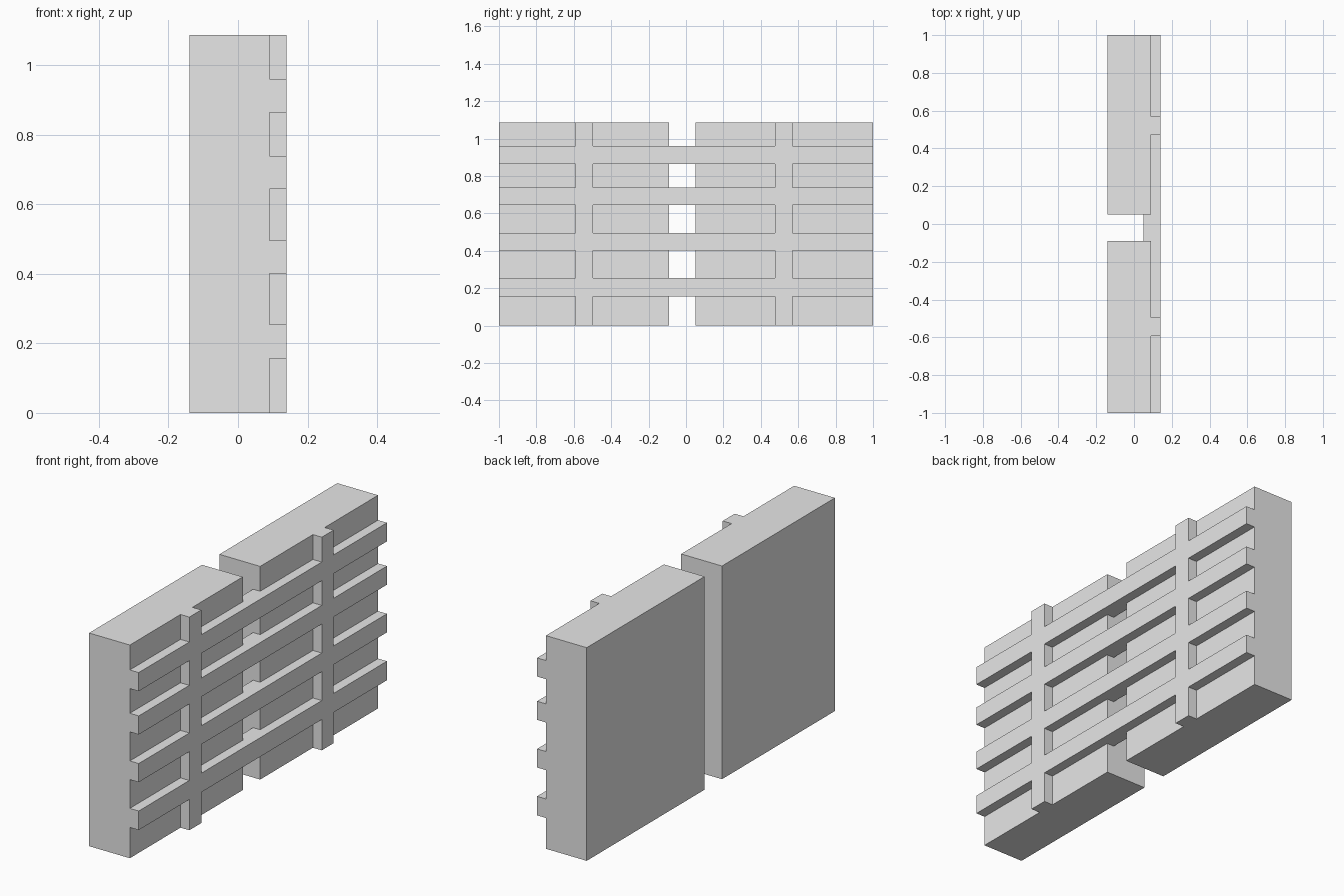
import bpy
import bmesh

cube = bpy.data.objects.get("Cube")
if cube:
    bpy.data.objects.remove(cube)

HEIGHT = 1.087
BACK, FACE, OUTER = -0.14, 0.09, 0.14   # x planes: slab back, slab face, lattice face
LATTICE_BACK = 0.05
SLABS = {"front_slab": (-1.0, -0.09), "rear_slab": (0.05, 1.0)}
POSTS = [(-0.592, -0.496), (0.475, 0.57)]                                # y spans
RAILS = [(0.157, 0.254), (0.401, 0.496), (0.644, 0.739), (0.865, 0.96)]  # z spans

# One plain grey for the whole model
grey = bpy.data.materials.new("plain_grey")
grey.use_nodes = True
colour = (0.8, 0.8, 0.8, 1)
grey.diffuse_color = colour
grey.node_tree.nodes["Principled BSDF"].inputs["Base Color"].default_value = colour


def inside(value, spans):
    return any(low < value < high for low, high in spans)


def extruded_grid(name, ys, zs, x0, x1, filled):
    """Fill chosen cells of a y/z grid and extrude them from x0 to x1."""
    bm = bmesh.new()
    grid = [[bm.verts.new((x0, y, z)) for z in zs] for y in ys]
    for i in range(len(ys) - 1):
        for j in range(len(zs) - 1):
            if filled((ys[i] + ys[i + 1]) / 2, (zs[j] + zs[j + 1]) / 2):
                bm.faces.new((grid[i][j], grid[i + 1][j],
                              grid[i + 1][j + 1], grid[i][j + 1]))
    base = bm.faces[:]
    caps = bmesh.ops.extrude_face_region(bm, geom=base, use_keep_orig=True)["geom"]
    moved = [v for v in caps if isinstance(v, bmesh.types.BMVert)]
    bmesh.ops.translate(bm, verts=moved, vec=(x1 - x0, 0, 0))
    bmesh.ops.delete(bm, geom=[v for v in bm.verts if not v.link_faces], context="VERTS")
    bmesh.ops.recalc_face_normals(bm, faces=bm.faces[:])
    mesh = bpy.data.meshes.new(name)
    bm.to_mesh(mesh)
    bm.free()
    mesh.materials.append(grey)
    bpy.context.collection.objects.link(bpy.data.objects.new(name, mesh))


# Two thick slabs with a gap between them
for slab_name, span in SLABS.items():
    extruded_grid(slab_name, span, (0, HEIGHT), BACK, FACE, lambda y, z: True)

# Lattice of crossing rails and posts, set into the slabs and bridging the gap
lattice_y = sorted([-1.0, 1.0] + [y for span in POSTS for y in span])
lattice_z = sorted([0, HEIGHT] + [z for span in RAILS for z in span])
extruded_grid("rail_and_post_lattice", lattice_y, lattice_z, LATTICE_BACK, OUTER,
              lambda y, z: inside(y, POSTS) or inside(z, RAILS))
